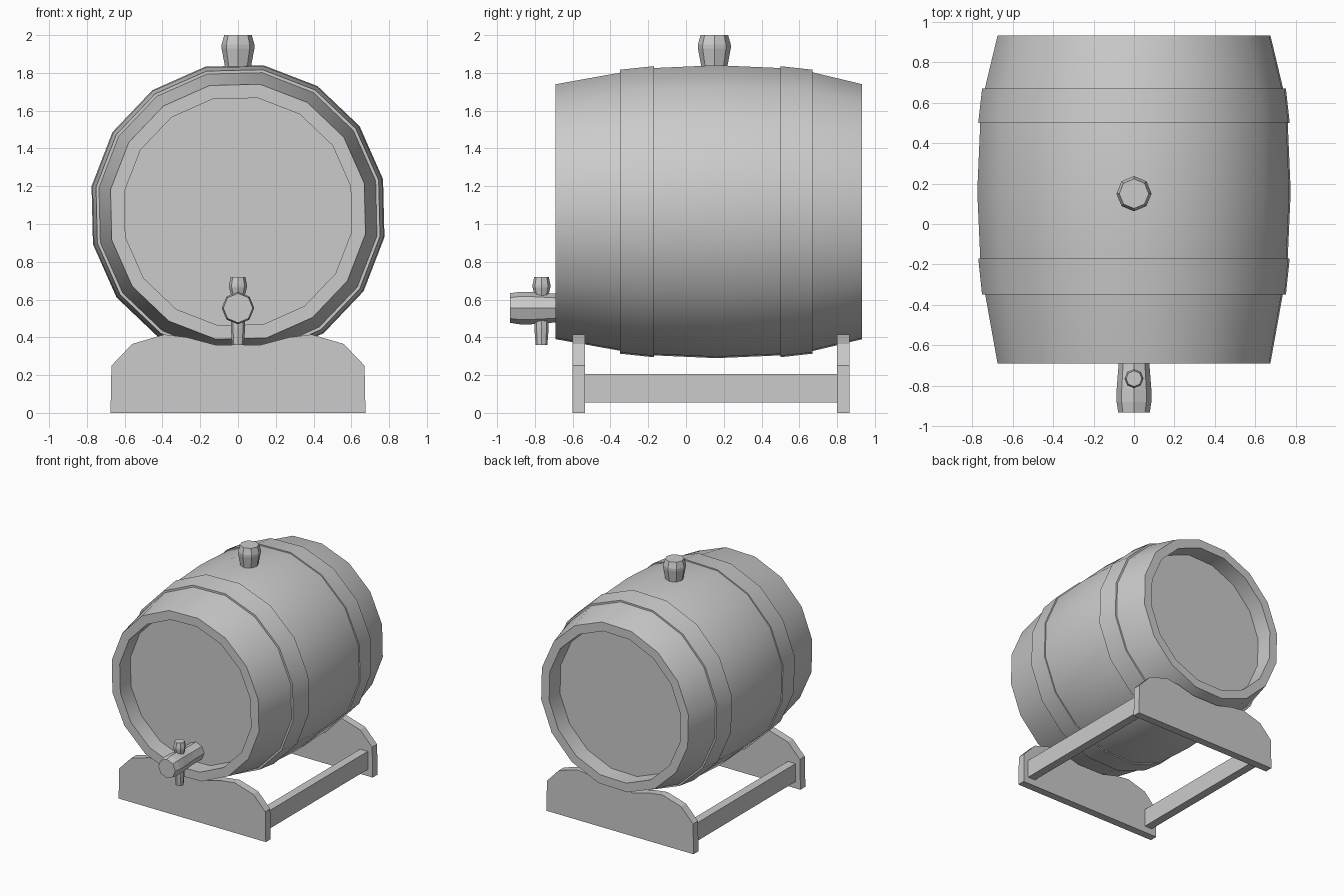
import bpy, bmesh, math

if "Cube" in bpy.data.objects:
    bpy.data.objects.remove(bpy.data.objects["Cube"])


def finish(name, bm, smooth):
    bmesh.ops.recalc_face_normals(bm, faces=bm.faces)
    me = bpy.data.meshes.new(name)
    bm.to_mesh(me)
    bm.free()
    ob = bpy.data.objects.new(name, me)
    bpy.context.collection.objects.link(ob)
    if smooth:
        bpy.ops.object.select_all(action='DESELECT')
        ob.select_set(True)
        bpy.context.view_layer.objects.active = ob
        bpy.ops.object.shade_smooth_by_angle(angle=math.radians(30))
    return ob


def lathe(name, profile, sides, axis, centre, turn=0.0, ring=False, smooth=False):
    """Turn (radius, distance) points about the y or z axis; cap ends unless ring."""
    bm = bmesh.new()
    loops = []
    for r, t in profile:
        loop = []
        for i in range(sides):
            a = math.radians(turn) + 2 * math.pi * i / sides
            u, v = r * math.cos(a), r * math.sin(a)
            p = (u, t, v) if axis == 'Y' else (u, v, t)
            loop.append(bm.verts.new([p[k] + centre[k] for k in range(3)]))
        loops.append(loop)
    pairs = list(zip(loops, loops[1:]))
    if ring:
        pairs.append((loops[-1], loops[0]))
    else:
        bm.faces.new(loops[0])
        bm.faces.new(loops[-1])
    for a, b in pairs:
        for i in range(sides):
            j = (i + 1) % sides
            bm.faces.new((a[i], a[j], b[j], b[i]))
    return finish(name, bm, smooth)


def board(name, outline, y0, y1):
    """Extrude an x-z outline between two y positions."""
    bm = bmesh.new()
    face = bm.faces.new([bm.verts.new((x, y0, z)) for x, z in outline])
    new = bmesh.ops.extrude_face_region(bm, geom=[face])['geom']
    bmesh.ops.translate(bm, vec=(0, y1 - y0, 0),
                        verts=[v for v in new if isinstance(v, bmesh.types.BMVert)])
    return finish(name, bm, False)


# Barrel body with recessed heads at both ends
AXIS, TURN, MID = (0, 0, 1.065), 12.65, 0.16
body = [(0.611, -0.55), (0.611, -0.69), (0.685, -0.69), (0.747, -0.35),
        (0.772, -0.17), (0.787, MID), (0.772, 0.50), (0.749, 0.67),
        (0.685, 0.933), (0.611, 0.933), (0.611, 0.79)]
lathe("barrel", body, 16, 'Y', AXIS, TURN, smooth=True)

# Hoops, slightly proud of the staves
for name, wide, narrow in (("front_hoop", -0.17, -0.35), ("back_hoop", 0.50, 0.67)):
    lathe(name, [(0.74, narrow), (0.763, narrow), (0.782, wide), (0.76, wide)],
          16, 'Y', AXIS, TURN, ring=True, smooth=True)

# Bung on top
lathe("bung", [(0.064, 1.80), (0.072, 1.85), (0.087, 1.93), (0.087, 1.95), (0.073, 2.0)],
      8, 'Z', (0, 0.15, 0))

# Tap: body, handle and spout
lathe("tap_body", [(0.075, -0.54), (0.076, -0.69), (0.086, -0.82), (0.086, -0.88), (0.078, -0.933)],
      8, 'Y', (0, 0, 0.555))
lathe("tap_handle", [(0.034, 0.58), (0.036, 0.62), (0.047, 0.665), (0.047, 0.68), (0.039, 0.72)],
      8, 'Z', (0, -0.765, 0))
lathe("tap_spout", [(0.031, 0.36), (0.038, 0.45), (0.038, 0.52)], 8, 'Z', (0, -0.765, 0))

# Cradle end boards
half = [(0.675, 0), (0.67, 0.25), (0.56, 0.365), (0.39, 0.415), (0.27, 0.40), (0.12, 0.36)]
outline = half + [(-x, z) for x, z in reversed(half)]
board("front_cradle", outline, -0.60, -0.535)
board("back_cradle", outline, 0.80, 0.865)

# Side rails joining the boards
for name, s in (("right_rail", 1), ("left_rail", -1)):
    board(name, [(s * 0.56, 0.055), (s * 0.63, 0.055), (s * 0.63, 0.205), (s * 0.56, 0.205)],
          -0.54, 0.805)
